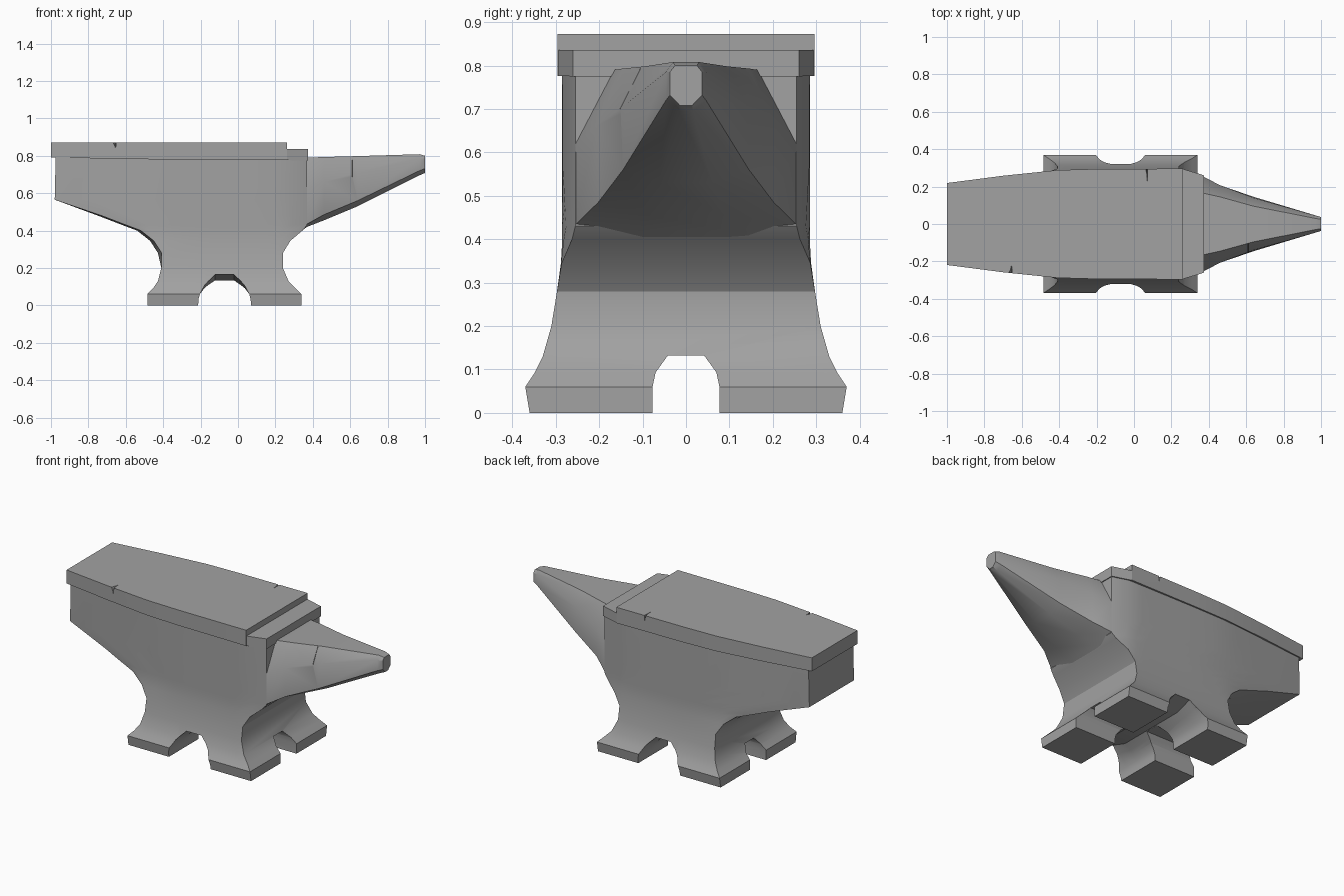
import bpy, bmesh, math

if "Cube" in bpy.data.objects:
    bpy.data.objects.remove(bpy.data.objects["Cube"])

# dark iron
iron = bpy.data.materials.new("iron")
iron.diffuse_color = (.36, .36, .36, 1)
iron.use_nodes = True
iron.node_tree.nodes["Principled BSDF"].inputs["Base Color"].default_value = iron.diffuse_color


def loft(name, rings):
    """Closed solid skinned through rings of equal point count."""
    bm = bmesh.new()
    vs = [[bm.verts.new(p) for p in r] for r in rings]
    n = len(rings[0])
    for a, b in zip(vs, vs[1:]):
        for i in range(n):
            j = (i + 1) % n
            bm.faces.new((a[i], a[j], b[j], b[i]))
    bm.faces.new(vs[0])
    bm.faces.new(vs[-1])
    bmesh.ops.recalc_face_normals(bm, faces=bm.faces)
    me = bpy.data.meshes.new(name)
    bm.to_mesh(me)
    bm.free()
    me.materials.append(iron)
    ob = bpy.data.objects.new(name, me)
    bpy.context.collection.objects.link(ob)
    return ob


def activate(ob):
    bpy.ops.object.select_all(action='DESELECT')
    ob.select_set(True)
    bpy.context.view_layer.objects.active = ob


def cut(ob, cutter):
    cutter.hide_render = True
    activate(ob)
    m = ob.modifiers.new("cut", 'BOOLEAN')
    m.operation = 'DIFFERENCE'
    m.solver = 'EXACT'
    m.object = cutter
    bpy.ops.object.modifier_apply(modifier=m.name)
    bpy.data.objects.remove(cutter)


def smooth(ob, deg=30):
    activate(ob)
    bpy.ops.object.shade_smooth_by_angle(angle=math.radians(deg))


def interp(table, x):
    if x <= table[0][0]:
        return table[0][1]
    for (x0, y0), (x1, y1) in zip(table, table[1:]):
        if x <= x1:
            return y0 + (y1 - y0) * (x - x0) / (x1 - x0)
    return table[-1][1]


# half width of the body along its length
TAPER = [(-1, .212), (-.7, .248), (-.41, .28), (-.2, .285), (.27, .285), (.37, .255)]

# body: z, left end, right end, half width
levels = [(0, -.485, .34, .36), (.06, -.485, .34, .37), (.09, -.455, .31, .35),
          (.13, -.428, .27, .33), (.2, -.41, .24, .31), (.28, -.428, .24, .297),
          (.345, -.47, .28, .288), (.4, -.54, .345, .285), (.43, -.62, .37, .285),
          (.48, -.75, .37, .285), (.565, -.98, .37, .285), (.79, -.975, .37, .285)]
rings = []
for z, left, right, w in levels:
    k = min(1, max(0, (z - .28) / .12))
    bulge = .02 if .22 < z < .5 else 0      # underside of the heel is slightly rounded
    front, back = [], []
    for i in range(15):
        x = left + (right - left) * i / 14
        y = w + (interp(TAPER, x) - .285) * k
        if i == 0:
            x += bulge
            inner = y * .65
        front.append((x, -y, z))
        back.append((x, y, z))
    rings.append(front + back[::-1] + [(left, inner, z), (left, -inner, z)])
body = loft("body", rings)

# arches between the four feet
side_arch = [(.142, -.05), (.14, .03), (.132, .06), (.108, .105), (.088, .128), (.05, .165)]
cutter_rings = []
for y, top in ((-.5, .165), (-.31, .165), (-.22, .134), (.22, .134), (.31, .165), (.5, .165)):
    half = [(d, z if z < .06 else .06 + (z - .06) * (top - .06) / .105) for d, z in side_arch]
    cutter_rings.append([(-.072 + d, y, z) for d, z in half] +
                        [(-.072 - d, y, z) for d, z in reversed(half)])
cut(body, loft("side_arch_cutter", cutter_rings))
end_arch = [(.077, -.05), (.077, .06), (.07, .093), (.042, .132)]
cut(body, loft("end_arch_cutter",
               [[(x, y, z) for y, z in end_arch] + [(x, -y, z) for y, z in reversed(end_arch)]
                for x in (-.7, .7)]))
smooth(body)

# horn: x, half section from the top edge down to the underside
sections = [(.30, [(.18, .785), (.262, .60), (.268, .375), (.10, .37)]),
            (.37, [(.165, .79), (.254, .62), (.253, .435), (.10, .42)]),
            (.46, [(.145, .793), (.207, .66), (.202, .485), (.09, .455)]),
            (.64, [(.095, .798), (.14, .71), (.145, .56), (.06, .53)]),
            (.97, [(.03, .808), (.046, .785), (.046, .72), (.016, .695)]),
            (1.0, [(.025, .80), (.037, .785), (.037, .732), (.014, .708)])]
horn = loft("horn", [[(x, y, z) for y, z in h] + [(x, -y, z) for y, z in reversed(h)]
                     for x, h in sections])


# face plate and cutting step
def slab(name, xs, widths, bottoms, top):
    return loft(name, [[(x, -w, b), (x, w, b), (x, w, top), (x, -w, top)]
                       for x, w, b in zip(xs, widths, bottoms)])


plate = slab("face_plate", (-1, -.7, -.41, -.2, .262), (.219, .258, .288, .294, .296),
             (.79, .785, .78, .778, .776), .872)
step = slab("step", (.25, .262, .375), (.294, .294, .26), (.776, .776, .775), .836)


# battle nicks: wedges that run out inwards
def nick(ob, x, y, z, dx, dy, dz):
    o, i = y + dy, y - dy
    cut(ob, loft("nick_cutter",
                 [[(x - dx, o, z + .02), (x + dx, o, z + .02), (x + dx * .6, o, z - dz)],
                  [(x + dx * .5, i, z + .02), (x + dx * .8, i, z + .02), (x + dx * .6, i, z)]]))


nick(plate, -.67, -.26, .872, .025, -.05, .07)
nick(plate, .06, .295, .872, .018, .065, .06)
nick(horn, .605, -.135, .775, .01, -.03, .12)
smooth(horn, 28)
smooth(plate, 20)
